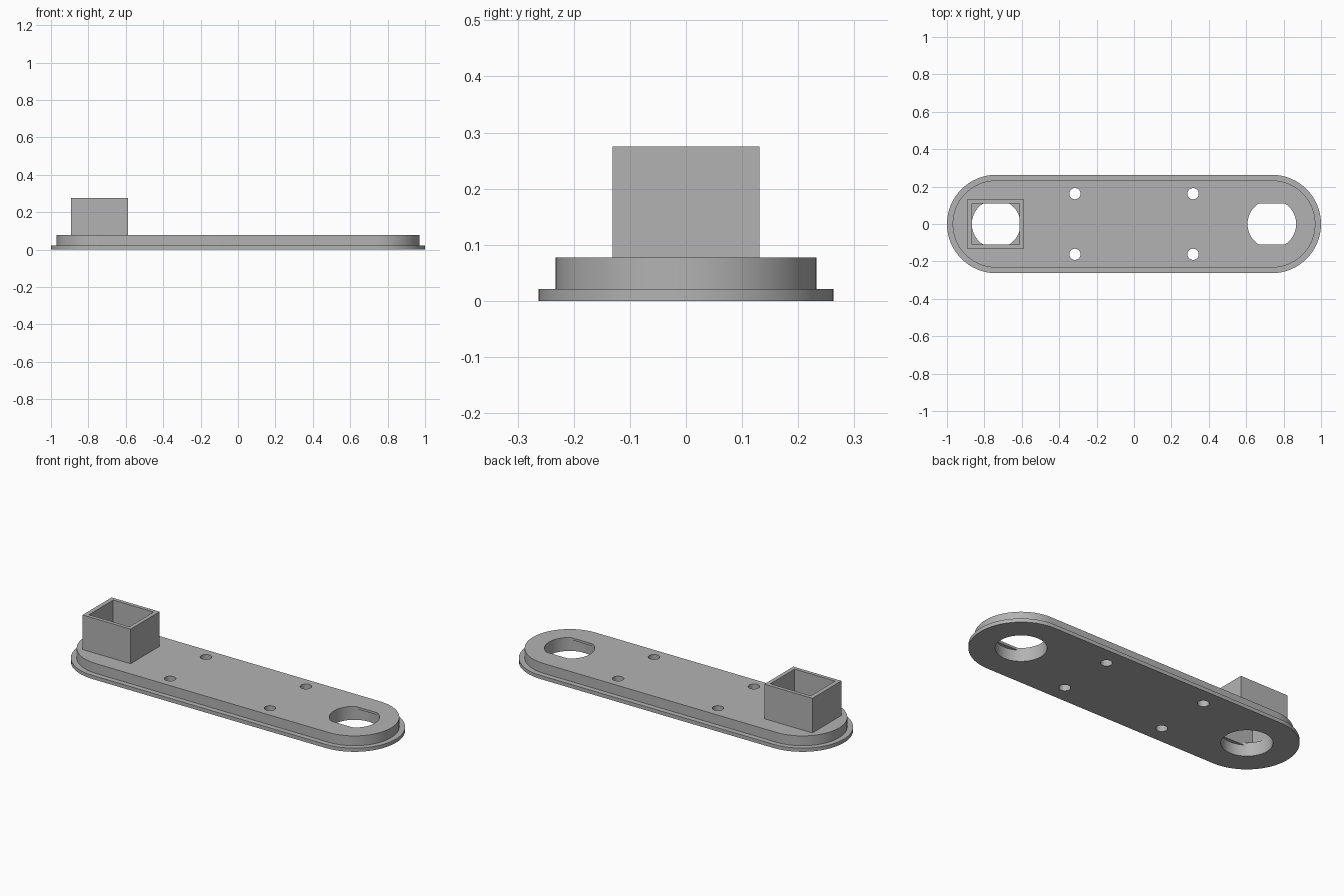
import bpy, bmesh
from math import sin, cos, pi, radians

cube = bpy.data.objects.get("Cube")
if cube:
    bpy.data.objects.remove(cube, do_unlink=True)

grey = bpy.data.materials.new("mid grey")
grey.use_nodes = True
GREY = (0.45, 0.45, 0.45, 1)
grey.diffuse_color = GREY
grey.node_tree.nodes["Principled BSDF"].inputs["Base Color"].default_value = GREY

END_X = 0.737      # centre of each rounded end
HALF_SLOT = 0.11   # half width between the flats


def stadium(r, n=32):
    """Outline with straight sides and two round ends."""
    pts = []
    for side, start in ((1, -pi / 2), (-1, pi / 2)):
        for i in range(n + 1):
            a = start + pi * i / n
            pts.append((side * END_X + r * cos(a), r * sin(a)))
    return pts


def circle(x, y, r, n=64, limit=None):
    """Round outline, optionally flattened at y +- limit."""
    pts = []
    for i in range(n):
        a = 2 * pi * i / n
        dy = r * sin(a)
        if limit:
            dy = max(-limit, min(limit, dy))
        pts.append((x + r * cos(a), y + dy))
    return pts


def rectangle(x, hx, hy):
    return [(x - hx, -hy), (x + hx, -hy), (x + hx, hy), (x - hx, hy)]


def loft(name, rings, closed=False):
    """Skin a stack of (outline, z) rings; cap the ends or close the loop."""
    bm = bmesh.new()
    loops = [[bm.verts.new((x, y, z)) for x, y in pts] for pts, z in rings]
    pairs = list(zip(loops, loops[1:]))
    if closed:
        pairs.append((loops[-1], loops[0]))
    else:
        bm.faces.new(loops[0])
        bm.faces.new(loops[-1])
    for a, b in pairs:
        for i in range(len(a)):
            j = (i + 1) % len(a)
            bm.faces.new((a[i], a[j], b[j], b[i]))
    bmesh.ops.recalc_face_normals(bm, faces=bm.faces)
    mesh = bpy.data.meshes.new(name)
    bm.to_mesh(mesh)
    bm.free()
    mesh.materials.append(grey)
    obj = bpy.data.objects.new(name, mesh)
    bpy.context.collection.objects.link(obj)
    return obj


def select(obj):
    bpy.ops.object.select_all(action='DESELECT')
    obj.select_set(True)
    bpy.context.view_layer.objects.active = obj


def cut(target, outline, z0, z1):
    cutter = loft("cutter", [(outline, z0), (outline, z1)])
    cutter.hide_render = True
    mod = target.modifiers.new("cut", 'BOOLEAN')
    mod.operation = 'DIFFERENCE'
    mod.solver = 'EXACT'
    mod.object = cutter
    select(target)
    bpy.ops.object.modifier_apply(modifier=mod.name)
    bpy.data.objects.remove(cutter, do_unlink=True)


# Stepped base plate: thin flange with a narrower raised body
flange, body = stadium(0.263), stadium(0.233)
plate = loft("base_plate", [(flange, 0), (flange, 0.021), (body, 0.021), (body, 0.077)])

for sx in (-1, 1):
    # Round opening below, flat-sided opening through the thin top lip
    cut(plate, circle(sx * END_X, 0, 0.13, limit=HALF_SLOT), -0.1, 0.2)
    cut(plate, circle(sx * END_X, 0, 0.13), -0.1, 0.064)
    # Screw holes
    for sy in (-1, 1):
        cut(plate, circle(sx * 0.316, sy * 0.162, 0.03, 32), -0.1, 0.2)

select(plate)
bpy.ops.object.shade_smooth_by_angle(angle=radians(30))

# Square open tube standing over one opening
outer = rectangle(-0.74, 0.152, 0.131)
inner = rectangle(-0.739, 0.128, HALF_SLOT)
loft("square_tube", [(outer, 0.077), (outer, 0.275), (inner, 0.275), (inner, 0.077)], closed=True)
